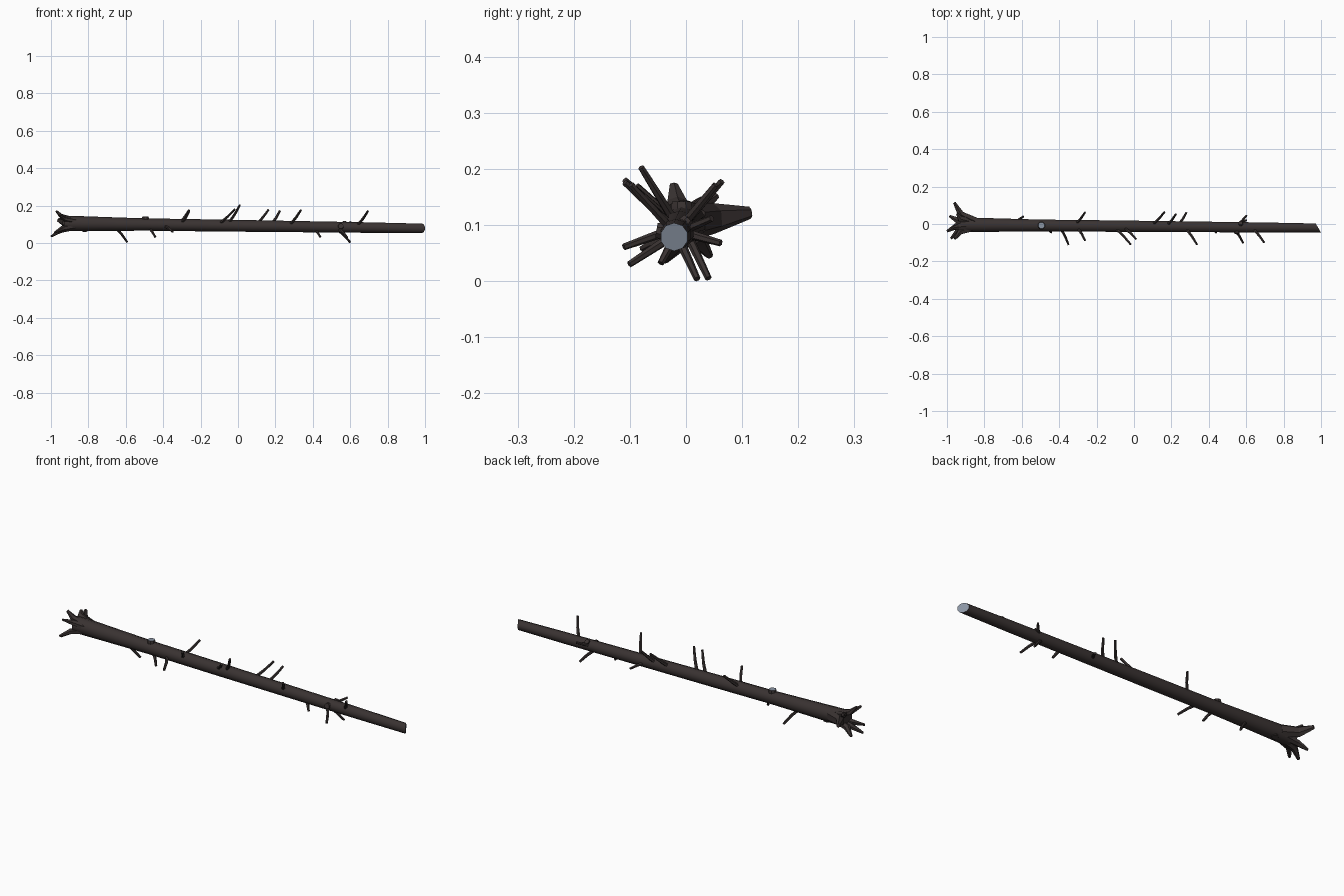
import bpy, bmesh, math
from mathutils import Vector

if "Cube" in bpy.data.objects:
    bpy.data.objects.remove(bpy.data.objects["Cube"])

def material(name, rgb):
    m = bpy.data.materials.new(name)
    m.diffuse_color = (*rgb, 1)
    m.use_nodes = True
    m.node_tree.nodes["Principled BSDF"].inputs["Base Color"].default_value = m.diffuse_color
    return m

BARK = material("dark bark", (0.041, 0.032, 0.031))
WOOD = material("grey cut wood", (0.26, 0.30, 0.37))

def tube(name, pts, radii, sides=6, flat=1.0, cut=0.0, end_mat=0, smooth=False):
    """Tapered tube through pts; 'flat' squashes it, 'cut' slants the last ring along y."""
    pts = [Vector(p) for p in pts]
    bm = bmesh.new()
    rings = []
    for i, p in enumerate(pts):
        d = (pts[min(i + 1, len(pts) - 1)] - pts[max(i - 1, 0)]).normalized()
        ref = Vector((0, 0, 1)) if abs(d.z) < 0.9 else Vector((0, 1, 0))
        u = d.cross(ref).normalized()
        v = u.cross(d)
        ring = []
        for k in range(sides):
            a = math.tau * (k + 0.5) / sides
            co = p + u * (math.cos(a) * radii[i]) + v * (math.sin(a) * radii[i] * flat)
            if cut and i == len(pts) - 1:
                co.x -= cut * (co.y - p.y)
            ring.append(bm.verts.new(co))
        rings.append(ring)
    for a, b in zip(rings, rings[1:]):
        for k in range(sides):
            n = (k + 1) % sides
            bm.faces.new((a[k], a[n], b[n], b[k]))
    bm.faces.new(list(reversed(rings[0])))
    cap = bm.faces.new(rings[-1])
    bmesh.ops.recalc_face_normals(bm, faces=bm.faces)
    cap.material_index = end_mat
    me = bpy.data.meshes.new(name)
    bm.to_mesh(me)
    bm.free()
    me.materials.append(BARK)
    if end_mat:
        me.materials.append(WOOD)
    ob = bpy.data.objects.new(name, me)
    bpy.context.collection.objects.link(ob)
    if smooth:
        bpy.ops.object.select_all(action='DESELECT')
        ob.select_set(True)
        bpy.context.view_layer.objects.active = ob
        bpy.ops.object.shade_smooth_by_angle(angle=math.radians(40))
    return ob

def axis(x):
    """Centre line of the trunk."""
    t = (x + 0.92) / 1.9
    return Vector((x, -0.004 - 0.017 * t, 0.105 - 0.026 * t))

# Trunk: flared at the root end, slanted cut at the other
xs = [-0.93, -0.88, -0.7, -0.5, -0.1, 0.3, 0.7, 0.985]
rs = [0.041, 0.041, 0.037, 0.033, 0.032, 0.030, 0.028, 0.025]
tube("trunk", [axis(x) for x in xs], rs, sides=10, cut=0.6, end_mat=1, smooth=True)

# Roots: bent, broad at the base, tapering (middle point, tip, thickness, squash)
roots = [
    ((-0.925, 0.050, 0.112), (-0.96, 0.114, 0.122), 0.021, 1.3),
    ((-0.93, 0.028, 0.137), (-0.945, 0.055, 0.152), 0.018, 0.8),
    ((-0.94, -0.016, 0.138), (-0.972, -0.022, 0.172), 0.020, 0.7),
    ((-0.93, -0.040, 0.128), (-0.958, -0.080, 0.150), 0.018, 0.7),
    ((-0.94, -0.035, 0.078), (-0.978, -0.078, 0.058), 0.018, 0.8),
    ((-0.95, -0.012, 0.067), (-0.998, -0.038, 0.036), 0.019, 0.7),
    ((-0.945, 0.020, 0.074), (-0.985, 0.042, 0.045), 0.018, 0.8),
]
for i, (mid, tip, r, f) in enumerate(roots):
    m = Vector(mid)
    base = axis(-0.85).lerp(Vector((-0.85, m.y, m.z)), 0.35)
    tube(f"root_{i + 1}", [base, m, tip], [r * 1.2, r, r * 0.4], sides=6, flat=f)

# Twigs: slim stubs leaning towards the cut end (base x, tip)
twigs = [
    (-0.67, (-0.592, 0.040, 0.005)),
    (-0.49, (-0.442, -0.045, 0.032)),
    (-0.40, (-0.350, -0.111, 0.061)),
    (-0.32, (-0.262, 0.062, 0.176)),
    (-0.31, (-0.262, -0.088, 0.170)),
    (-0.11, (-0.018, -0.109, 0.180)),
    (-0.06, (0.010, -0.080, 0.203)),
    (0.09, (0.163, 0.064, 0.178)),
    (0.17, (0.224, 0.053, 0.172)),
    (0.23, (0.280, 0.062, 0.068)),
    (0.27, (0.336, -0.109, 0.176)),
    (0.40, (0.440, -0.045, 0.032)),
    (0.52, (0.600, 0.020, 0.004)),
    (0.54, (0.602, 0.046, 0.112)),
    (0.53, (0.583, -0.101, 0.030)),
    (0.63, (0.695, -0.098, 0.172)),
]
for i, (x, tip) in enumerate(twigs):
    a, b = axis(x), Vector(tip)
    m = a.lerp(b, 0.55) + Vector((0.004, 0, 0))
    tube(f"twig_{i + 1}", [a, m, b], [0.009, 0.0075, 0.006], sides=6)

# Sawn-off branch knots (x, degrees around the trunk, reach, radius, end colour)
for i, (x, ang, reach, r, mat) in enumerate([
        (-0.495, 90, 0.043, 0.018, 1), (0.55, 170, 0.036, 0.014, 0),
        (0.57, 50, 0.035, 0.012, 0), (-0.82, 290, 0.042, 0.015, 0)]):
    c = axis(x)
    d = Vector((0, math.cos(math.radians(ang)), math.sin(math.radians(ang))))
    tube(f"knot_{i + 1}", [c, c + d * reach * 0.8, c + d * reach], [r * 1.3, r * 1.1, r],
         sides=8, end_mat=mat)
